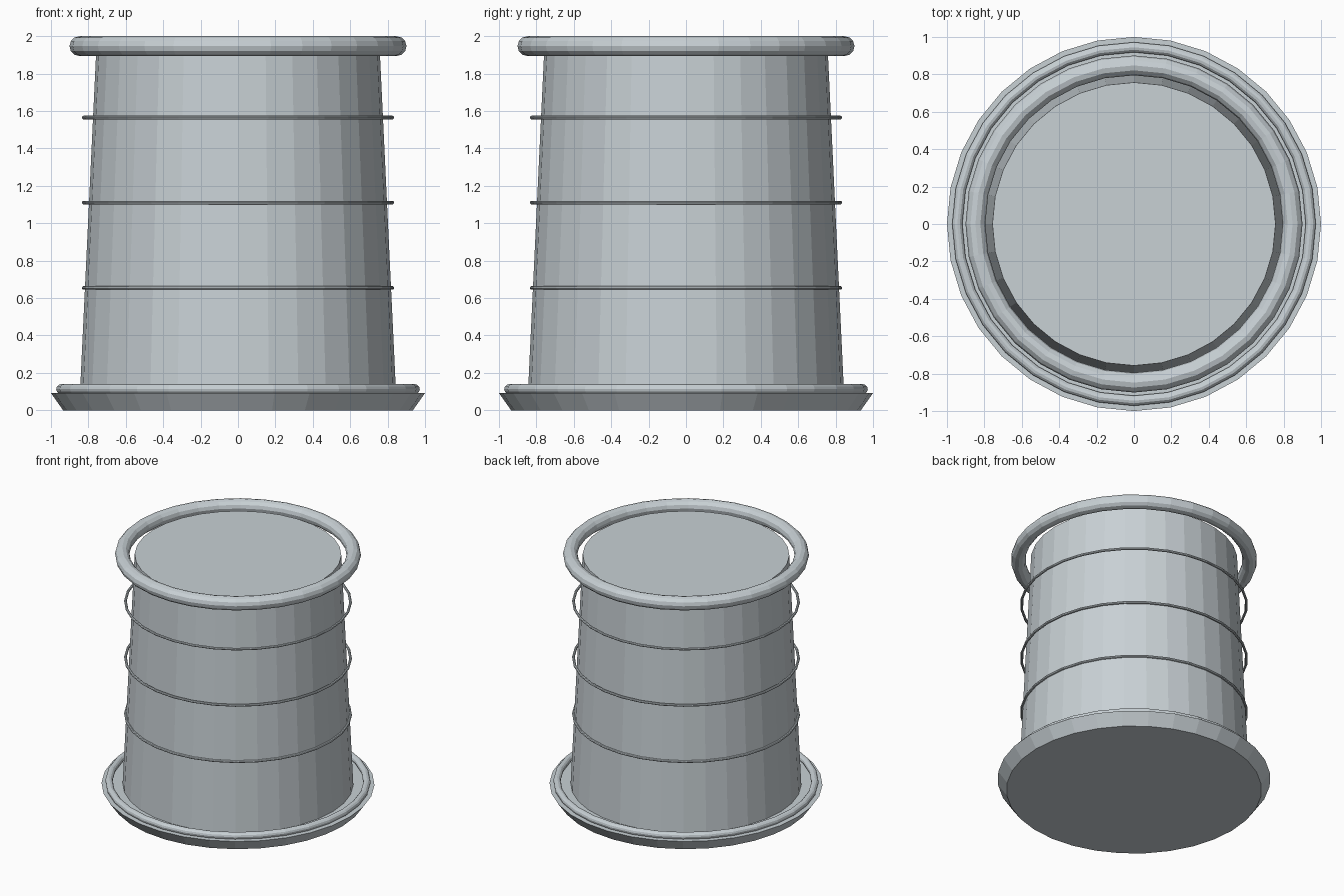
import bpy
import bmesh
from math import cos, sin, tau

SIDES = 32

default = bpy.data.objects.get("Cube")
if default:
    bpy.data.objects.remove(default, do_unlink=True)

metal = bpy.data.materials.new("pale_grey_metal")
metal.use_nodes = True
colour = (0.58, 0.635, 0.665, 1)
metal.diffuse_color = colour
metal.node_tree.nodes["Principled BSDF"].inputs["Base Color"].default_value = colour


def add_part(name, bm):
    bmesh.ops.recalc_face_normals(bm, faces=bm.faces)
    mesh = bpy.data.meshes.new(name)
    bm.to_mesh(mesh)
    bm.free()
    mesh.materials.append(metal)
    obj = bpy.data.objects.new(name, mesh)
    bpy.context.collection.objects.link(obj)
    return obj


def frustum(name, r_bottom, r_top, z_bottom, z_top):
    """Closed tapered cylinder between two heights."""
    bm = bmesh.new()
    bmesh.ops.create_cone(bm, cap_ends=True, segments=SIDES, radius1=r_bottom,
                          radius2=r_top, depth=z_top - z_bottom)
    bmesh.ops.translate(bm, verts=bm.verts, vec=(0, 0, (z_bottom + z_top) / 2))
    return add_part(name, bm)


def ring(name, major, minor, z, tube_sides=12):
    """Round hoop lying flat at height z."""
    bm = bmesh.new()
    loops = []
    for i in range(SIDES):
        a = tau * i / SIDES
        loop = []
        for j in range(tube_sides):
            b = tau * j / tube_sides
            r = major + minor * cos(b)
            loop.append(bm.verts.new((r * cos(a), r * sin(a), z + minor * sin(b))))
        loops.append(loop)
    for i in range(SIDES):
        here, after = loops[i], loops[(i + 1) % SIDES]
        for j in range(tube_sides):
            k = (j + 1) % tube_sides
            bm.faces.new((here[j], after[j], after[k], here[k]))
    return add_part(name, bm)


# Flared foot, tapered drum and closed top
frustum("base_plate", 0.935, 1.0, 0, 0.092)
frustum("drum_body", 0.847, 0.757, 0.05, 1.945)

# Thick rims at both ends
ring("base_rim", 0.945, 0.027, 0.113)
ring("top_rim", 0.848, 0.053, 1.947)

# Thin hoops around the drum
for label, height in (("lower", 0.655), ("middle", 1.11), ("upper", 1.565)):
    ring(label + "_hoop", 0.825, 0.01, height, 8)
